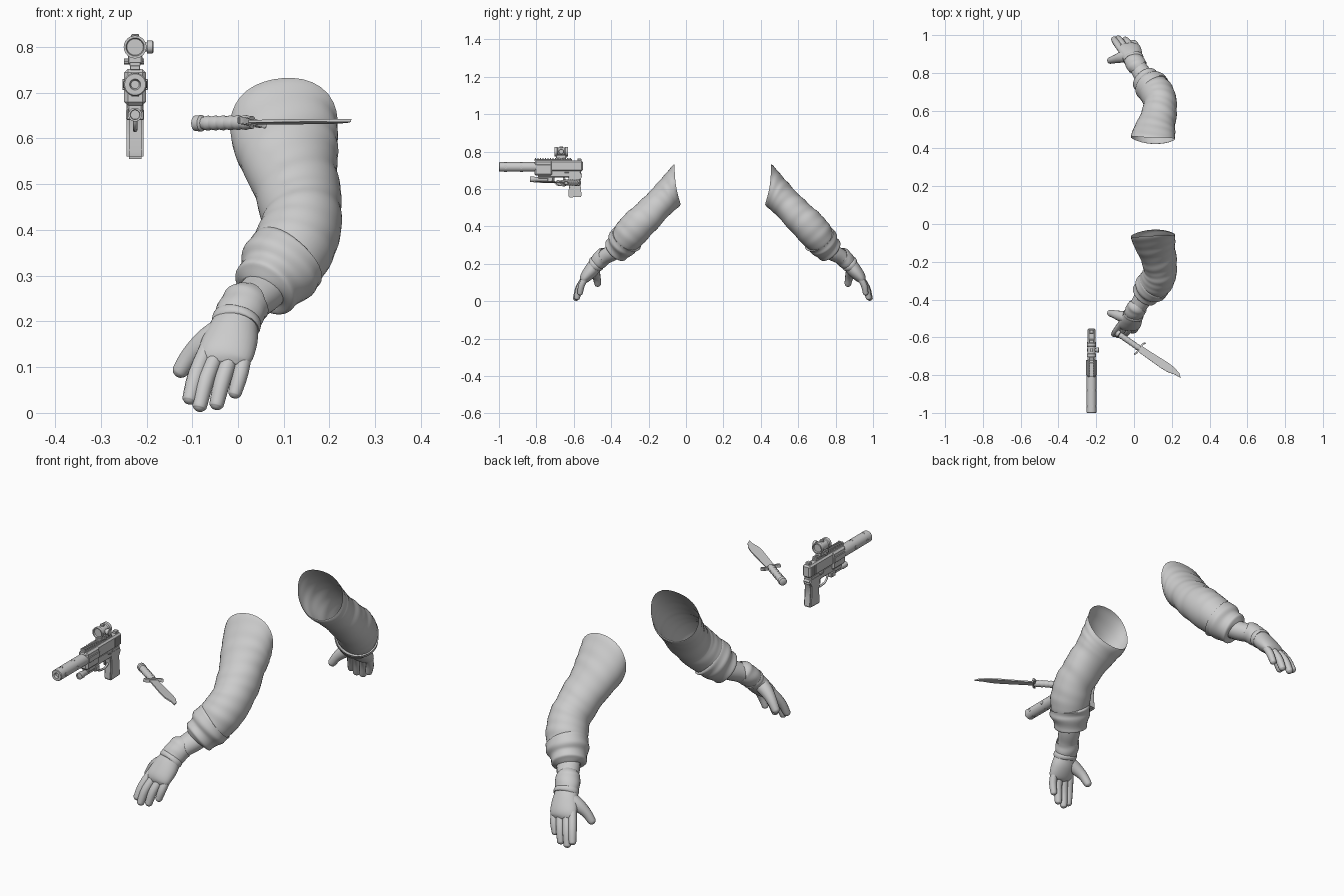
import bpy, bmesh, math
from mathutils import Vector, Matrix

old = bpy.data.objects.get("Cube")
if old:
    bpy.data.objects.remove(old)

grey = bpy.data.materials.new("plain grey")
grey.use_nodes = True
COLOUR = (0.6, 0.6, 0.6, 1)
grey.diffuse_color = COLOUR
grey.node_tree.nodes["Principled BSDF"].inputs["Base Color"].default_value = COLOUR

# Plane halfway between the two arms
mirror_plane = bpy.data.objects.new("mirror_plane", None)
mirror_plane.location = (0, 0.197, 0)
mirror_plane.hide_render = True
bpy.context.collection.objects.link(mirror_plane)


def finish(name, bm, smooth=40, mirror=False, matrix=None):
    if matrix:
        bm.transform(matrix)
    mesh = bpy.data.meshes.new(name)
    bm.to_mesh(mesh)
    bm.free()
    mesh.materials.append(grey)
    ob = bpy.data.objects.new(name, mesh)
    bpy.context.collection.objects.link(ob)
    bpy.ops.object.select_all(action='DESELECT')
    ob.select_set(True)
    bpy.context.view_layer.objects.active = ob
    bpy.ops.object.shade_smooth_by_angle(angle=math.radians(smooth))
    if mirror:
        mod = ob.modifiers.new("mirror", 'MIRROR')
        mod.use_axis = (False, True, False)
        mod.use_mirror_merge = False
        mod.mirror_object = mirror_plane
    return ob


def spline(rows, steps):
    """Catmull-Rom through rows of x, y, z, half width, half depth."""
    out = []
    for i in range(len(rows) - 1):
        a, b, c, d = (rows[min(max(i + k, 0), len(rows) - 1)] for k in (-1, 0, 1, 2))
        for s in range(steps):
            t = s / steps
            out.append([q + t / 2 * (r - p + t * (2*p - 5*q + 4*r - w + t * (3*(q - r) + w - p)))
                        for p, q, r, w in zip(a, b, c, d)])
    return out + [list(rows[-1])]


def tube(name, rows, sides=20, steps=5, caps=True, start=None, folds=None, notch=0):
    """Skin an elliptical section along a path; notch scoops the sides of the first rim."""
    rows = spline(rows, steps)
    pts = [Vector(r[:3]) for r in rows]
    bm = bmesh.new()
    rings = []
    for i, r in enumerate(rows):
        tan = (pts[min(i + 1, len(pts) - 1)] - pts[max(i - 1, 0)]).normalized()
        if start:
            blend = max(0, 1 - i / (2 * steps))
            tan = tan.lerp(Vector(start).normalized(), blend).normalized()
        side = Vector((1, 0, 0))
        side = (side - tan * side.dot(tan)).normalized()
        depth = tan.cross(side)
        scoop = notch * max(0, 1 - i / (1.5 * steps))
        ring = []
        for j in range(sides):
            a = 2 * math.pi * j / sides
            k = 1 + (folds(i / (len(rows) - 1), a) if folds else 0)
            ring.append(bm.verts.new(pts[i] + side * math.cos(a) * r[3] * k + depth * math.sin(a) * r[4] * k
                                     + tan * scoop * math.cos(a) ** 2))
        rings.append(ring)
    for lo, hi in zip(rings, rings[1:]):
        for j in range(sides):
            n = (j + 1) % sides
            bm.faces.new((lo[j], lo[n], hi[n], hi[j]))
    if caps:
        bm.faces.new(reversed(rings[0]))
        bm.faces.new(rings[-1])
    return finish(name, bm, 60, True)


def digit(name, points, r, taper=(1, 1.05, 0.92)):
    """Rounded finger, slightly thicker at the joint."""
    p = [Vector(q) for q in points]
    end = (p[-1] - p[-2]).normalized()
    rows = [(*q, r * k, r * k) for q, k in zip(p, taper)]
    rows += [(*(p[-1] + end * r * d), r * k, r * k) for d, k in ((0.5, 0.78), (0.8, 0.45), (0.9, 0.1))]
    tube(name, rows, 12, 3)


# Sleeve with slanting cloth folds, squared shoulder and a bony elbow
def bump(a, centre):
    return max(0, math.cos(a - centre)) ** 4


def cloth(t, a):
    fold = 0.017 * math.sin(34 * t + 1.6 * math.sin(a + 0.6)) * math.sin(math.pi * min(1, t * 1.3))
    fold += 0.012 * math.sin(71 * t + 2 * math.cos(a)) * math.sin(a * 0.5 + 1) ** 2
    shoulder = max(0, 1 - t * 3.5) * (0.12 * bump(a, 0.85) + 0.07 * bump(a, 2.3))
    elbow = 0.08 * math.exp(-((t - 0.38) / 0.16) ** 2) * bump(a, -0.7)
    return fold + shoulder + elbow


tube("sleeve", [
    (.098, -.046, .623, .115, .104), (.106, -.089, .575, .111, .089), (.119, -.142, .524, .098, .081),
    (.134, -.203, .461, .09, .084), (.138, -.255, .41, .087, .088), (.12, -.3, .36, .09, .088),
    (.09, -.335, .315, .08, .075), (.076, -.35, .297, .055, .055)],
    36, 9, False, (.05, -1, -.15), cloth, .014)


def roll_folds(t, a):
    return 0.035 * math.sin(19 * t + 0.8 * math.sin(a)) + 0.015 * math.sin(3 * a + 5 * t)


# Rolled cuff, turned in against the forearm
tube("rolled_cuff", [
    (.112, -.315, .342, .07, .07), (.106, -.32, .336, .091, .09), (.092, -.335, .317, .092, .086),
    (.078, -.35, .297, .081, .078), (.062, -.368, .276, .075, .073), (.055, -.376, .267, .064, .062),
    (.053, -.378, .264, .044, .038)], 32, 5, False, folds=roll_folds)

tube("forearm", [(.08, -.345, .295, .05, .045), (.05, -.39, .262, .05, .044),
                 (.025, -.43, .24, .046, .041), (.0, -.47, .21, .044, .036)], 24)

# Glove: flared wrist, strap and palm
tube("glove_cuff", [(.02, -.437, .242, .046, .041), (.018, -.44, .24, .054, .048), (.008, -.456, .224, .053, .046),
                    (-.002, -.475, .205, .052, .043), (-.008, -.488, .19, .05, .038)],
     28, 4, False, folds=lambda t, a: 0.025 * math.sin(14 * t + math.sin(2 * a)))
tube("glove_palm", [(.002, -.465, .212, .047, .039), (-.007, -.487, .19, .052, .039),
                    (-.015, -.508, .163, .059, .038), (-.025, -.532, .135, .061, .032),
                    (-.03, -.546, .117, .055, .024), (-.032, -.554, .106, .038, .012)], 28)
tube("wrist_strap", [(.0, -.474, .206, .046, .036), (-.001, -.477, .203, .054, .045),
                     (-.006, -.487, .193, .054, .043), (-.007, -.49, .19, .046, .034)], 28, 3)

digit("index_finger", [(-.066, -.525, .145), (-.091, -.562, .085), (-.105, -.582, .034)], .0175)
digit("middle_finger", [(-.043, -.533, .135), (-.069, -.571, .075), (-.083, -.588, .018)], .0175)
digit("ring_finger", [(-.012, -.535, .132), (-.033, -.568, .075), (-.046, -.582, .022)], .0175)
digit("little_finger", [(.016, -.53, .137), (.006, -.557, .088), (-.006, -.566, .046)], .0162)
digit("thumb", [(-.025, -.497, .182), (-.066, -.489, .158), (-.102, -.478, .127), (-.125, -.472, .094)],
      .019, (1.75, 1.55, 1.15, 0.95))


# ---- Hard parts ----
def box(name, lo, hi, bevel=.004, tilt=0):
    bm = bmesh.new()
    bmesh.ops.create_cube(bm, size=1)
    lo, hi = Vector(lo), Vector(hi)
    bm.transform(Matrix.Diagonal((*(hi - lo), 1)))
    if bevel:
        bmesh.ops.bevel(bm, geom=bm.edges[:], offset=bevel, segments=1, affect='EDGES')
    return finish(name, bm, 30, matrix=Matrix.Translation((lo + hi) / 2) @ Matrix.Rotation(tilt, 4, 'X'))


def lathe(name, profile, matrix, sides=24):
    """Turn (distance, radius) pairs about the local x axis."""
    bm = bmesh.new()
    rings = [[bm.verts.new((d, r * math.cos(2 * math.pi * j / sides), r * math.sin(2 * math.pi * j / sides)))
              for j in range(sides)] for d, r in profile]
    for lo, hi in zip(rings, rings[1:]):
        for j in range(sides):
            n = (j + 1) % sides
            bm.faces.new((lo[j], lo[n], hi[n], hi[j]))
    bm.faces.new(reversed(rings[0]))
    bm.faces.new(rings[-1])
    return finish(name, bm, 35, matrix=matrix)


def plate(name, outline, thick, matrix, bevel=0):
    """Extrude a local xy outline evenly about its plane."""
    bm = bmesh.new()
    face = bm.faces.new([bm.verts.new((x, y, -thick / 2)) for x, y in outline])
    new = bmesh.ops.extrude_face_region(bm, geom=[face])["geom"]
    bmesh.ops.translate(bm, vec=(0, 0, thick), verts=[v for v in new if isinstance(v, bmesh.types.BMVert)])
    bmesh.ops.recalc_face_normals(bm, faces=bm.faces[:])
    if bevel:
        bmesh.ops.bevel(bm, geom=bm.edges[:], offset=bevel, segments=2, affect='EDGES')
    return finish(name, bm, 35, matrix=matrix)


# Knife, laid along local x with its blade flat
knife = (Matrix.Translation((-.096, -.572, .633)) @ Matrix.Rotation(math.radians(-34.9), 4, 'Z')
         @ Matrix.Rotation(math.radians(-.8), 4, 'Y') @ Matrix.Rotation(math.radians(-7), 4, 'X'))
grip = [(0, .01), (.004, .017), (.02, .018), (.024, .013)]
for k in range(6):
    grip += [(.028 + k * .02, .0145), (.038 + k * .02, .0165), (.045 + k * .02, .0145)]
lathe("knife_handle", grip + [(.155, .014)], knife)
plate("knife_guard", [(.148, -.03), (.142, -.04), (.15, -.043), (.158, -.03), (.158, .03),
                      (.166, .042), (.158, .044), (.148, .03)], .016, knife, .002)
plate("knife_blade", [(.155, -.018), (.3, -.02), (.345, -.017), (.385, -.006), (.421, -.003),
                      (.4, .013), (.365, .023), (.32, .025), (.2, .019), (.155, .018)], .006, knife)

# Pistol, pointing to the front
GX = -.225


def along(y, z, x=GX):
    return Matrix.Translation((x, y, z)) @ Matrix.Rotation(math.pi / 2, 4, 'Z')


side_plane = Matrix(((0, 0, 1, GX), (1, 0, 0, 0), (0, 1, 0, 0), (0, 0, 0, 1)))

lathe("suppressor", [(.01, .009), (0, .012), (0, .023), (.003, .0255), (.2, .0255)], along(-1, .718), 28)
for y in (-.965, -.88):
    for k in range(4):
        spot = Matrix.Translation((GX, y, .718)) @ Matrix.Rotation(k * math.pi / 2, 4, 'Y')
        lathe("vent_ring", [(.022, .008), (.026, .008), (.026, .006), (.0245, .006)], spot, 12)

box("handguard", (GX - .024, -.81, .672), (GX + .024, -.715, .752), .008)
box("slide", (GX - .02, -.73, .695), (GX + .02, -.552, .752), .007)
box("frame", (GX - .017, -.79, .662), (GX + .017, -.562, .7), .004)
for s in (-1, 1):
    x = GX + s * .025
    box("side_rail", (x - .003, -.8, .706), (x + .003, -.72, .73), .001)
    for k in range(7):
        y = -.605 + k * .006
        box("slide_serration", (GX + s * .02 - .0015, y, .703), (GX + s * .02 + .0015, y + .003, .745), 0)
    box("safety_lever", (GX + s * .02 - .004, -.65, .687), (GX + s * .02 + .004, -.625, .697), .001)
box("top_rail", (GX - .011, -.81, .75), (GX + .011, -.61, .76), .001)
for k in range(15):
    y = -.808 + k * .0133
    box("rail_tooth", (GX - .012, y, .759), (GX + .012, y + .007, .767), .001)
box("rear_sight", (GX - .01, -.58, .75), (GX + .01, -.56, .763), .002)

plate("pistol_grip", [(-.636, .69), (-.562, .69), (-.553, .672), (-.565, .65), (-.562, .6), (-.557, .558),
                      (-.627, .555), (-.63, .575), (-.625, .61), (-.628, .65)], .037, side_plane, .005)

# Trigger guard as a thin loop, with the trigger inside
guard = bpy.data.curves.new("trigger_guard", 'CURVE')
guard.dimensions = '3D'
guard.bevel_depth = .005
guard.bevel_resolution = 1
path = guard.splines.new('POLY')
loop = [(-.71, .67), (-.705, .637), (-.688, .622), (-.65, .618), (-.625, .63), (-.618, .65)]
path.points.add(len(loop) - 1)
for p, (y, z) in zip(path.points, loop):
    p.co = (GX, y, z, 1)
guard.materials.append(grey)
bpy.context.collection.objects.link(bpy.data.objects.new("trigger_guard", guard))
box("trigger", (GX - .004, -.655, .633), (GX + .004, -.645, .67), .002, .2)

# Lamp under the barrel
lathe("lamp", [(.004, .01), (0, .011), (0, .015), (.022, .015), (.028, .0125), (.1, .0125), (.112, .009)],
      along(-.835, .652), 18)
box("lamp_mount", (GX - .016, -.79, .655), (GX + .016, -.735, .682), .003)
box("lamp_switch", (GX - .02, -.74, .64), (GX + .02, -.71, .664), .003)

# Sight on its mount with a side knob
box("sight_mount", (GX - .016, -.695, .762), (GX + .016, -.64, .782), .003)
lathe("sight_tube", [(.006, .018), (0, .02), (0, .025), (.014, .025), (.018, .0215), (.054, .0215),
                     (.058, .025), (.072, .025), (.072, .02), (.066, .018)], along(-.703, .8), 24)
lathe("sight_knob", [(.018, .01), (.026, .01), (.026, .014), (.038, .014), (.04, .012)],
      Matrix.Translation((GX, -.667, .8)), 16)
lathe("sight_cap", [(.015, .009), (.026, .009), (.028, .007)],
      Matrix.Translation((GX, -.667, .8)) @ Matrix.Rotation(-math.pi / 2, 4, 'Y'), 16)
lathe("mount_screw", [(-.024, .005), (-.024, .007), (.02, .007), (.02, .005)],
      Matrix.Translation((GX, -.667, .768)), 10)
